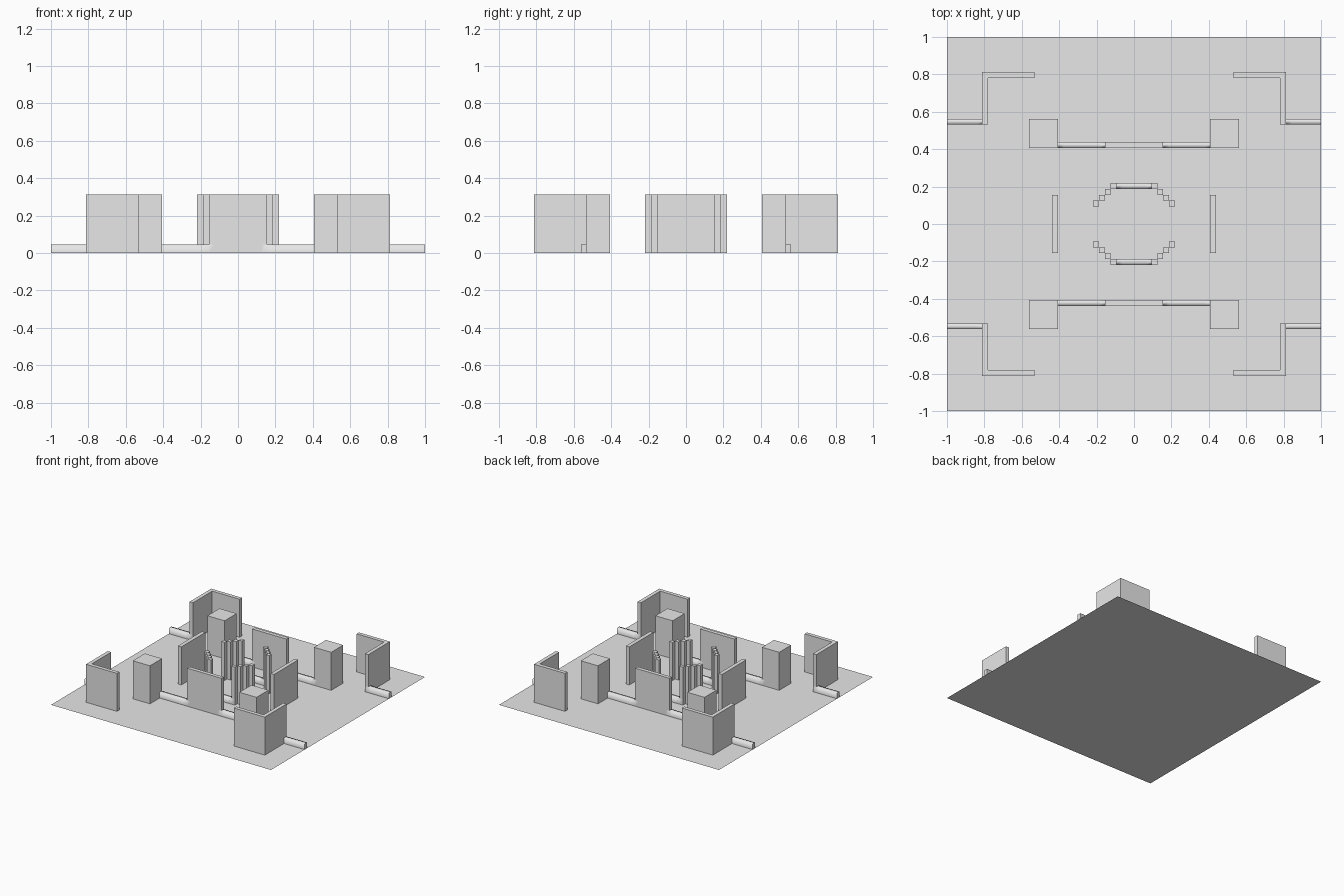
import bpy
import bmesh
from math import radians

cube = bpy.data.objects.get("Cube")
if cube:
    bpy.data.objects.remove(cube)

CELLS = 32                # cells per unit; each cell is one wall thickness
LOW, TALL = 1.5 / CELLS, 10 / CELLS

# Layout of one quadrant, mirrored in x and y.
# Each block is the first and last cell in x, then in y.
TALL_BLOCKS = {
    "corner_wall_side": (25, 25, 17, 25),
    "corner_wall_end": (17, 25, 25, 25),
    "pillar": (13, 17, 13, 17),
    "cross_wall": (0, 4, 13, 13),
    "side_wall": (13, 13, 0, 4),
}
for step in range(4):     # stepped posts of the central ring
    TALL_BLOCKS["ring_post_%d" % step] = (6 - step, 6 - step, 3 + step, 3 + step)
LOW_BLOCKS = {
    "edge_kerb": (26, 31, 17, 17),
    "cross_kerb": (5, 12, 13, 13),
    "ring_kerb": (0, 2, 6, 6),
}


def inside(x, y, blocks):
    a, b = int(abs(x) * CELLS), int(abs(y) * CELLS)
    return any(x0 <= a <= x1 and y0 <= b <= y1
               for x0, x1, y0, y1 in blocks.values())


def faces_in(faces, blocks):
    found = []
    for f in faces:
        c = f.calc_center_median()
        if inside(c.x, c.y, blocks):
            found.append(f)
    return found


def raise_faces(bm, faces, height):
    geom = bmesh.ops.extrude_face_region(bm, geom=faces)["geom"]
    verts = [g for g in geom if isinstance(g, bmesh.types.BMVert)]
    bmesh.ops.translate(bm, verts=verts, vec=(0, 0, height))
    return [g for g in geom if isinstance(g, bmesh.types.BMFace)]


# Floor sheet, with kerbs and walls raised out of it (open underneath)
bm = bmesh.new()
bmesh.ops.create_grid(bm, x_segments=2 * CELLS, y_segments=2 * CELLS, size=1)
raised = raise_faces(bm, faces_in(bm.faces, {**TALL_BLOCKS, **LOW_BLOCKS}), LOW)
raise_faces(bm, faces_in(raised, TALL_BLOCKS), TALL - LOW)
bm.normal_update()

# Soft long edges on the kerbs, crisp edges everywhere else
half = 0.5 / CELLS
for f in bm.faces:
    f.smooth = True
for e in bm.edges:
    p, q = e.verts[0].co, e.verts[1].co
    mid = (p + q) / 2
    along_x = abs(p.x - q.x) > half
    kerb = along_x and any(inside(mid.x, mid.y + s, LOW_BLOCKS)
                           for s in (-half, half))
    crisp = len(e.link_faces) != 2 or e.calc_face_angle(0) > radians(30)
    e.smooth = kerb or not crisp

mesh = bpy.data.meshes.new("arena_floor_and_walls")
bm.to_mesh(mesh)
bm.free()
arena = bpy.data.objects.new("arena_floor_and_walls", mesh)
bpy.context.collection.objects.link(arena)

# Single plain grey
grey = bpy.data.materials.new("plain_grey")
grey.use_nodes = True
colour = (0.8, 0.8, 0.8, 1)
grey.diffuse_color = colour
for node in grey.node_tree.nodes:
    if node.type == "BSDF_PRINCIPLED":
        node.inputs["Base Color"].default_value = colour
mesh.materials.append(grey)
